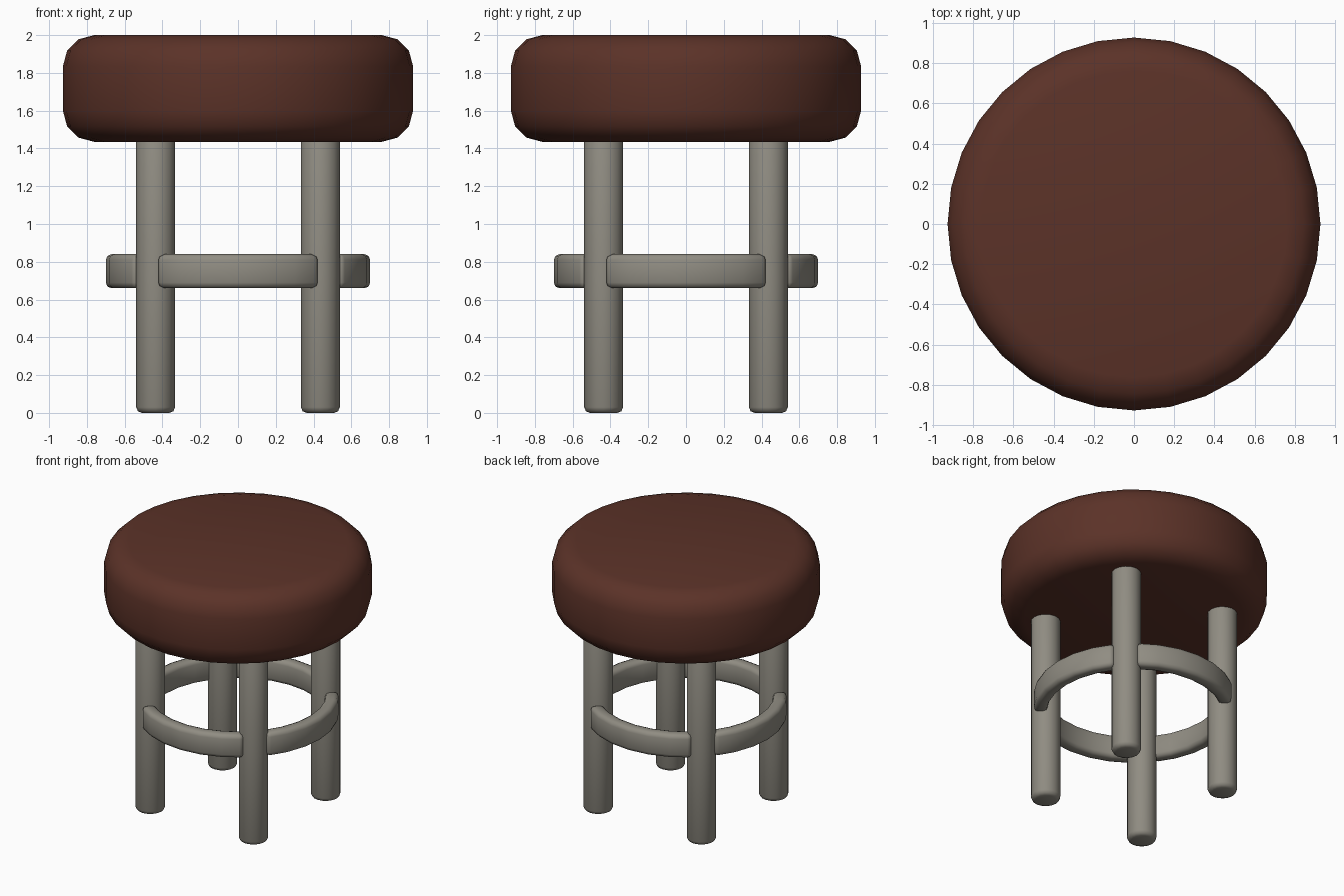
import bpy, bmesh, math

if "Cube" in bpy.data.objects:
    bpy.data.objects.remove(bpy.data.objects["Cube"])


def material(name, rgb):
    m = bpy.data.materials.new(name)
    m.diffuse_color = (*rgb, 1.0)
    m.use_nodes = True
    m.node_tree.nodes["Principled BSDF"].inputs["Base Color"].default_value = m.diffuse_color
    return m


brown = material("brown leather", (0.105, 0.032, 0.021))
grey = material("warm grey metal", (0.28, 0.265, 0.225))


def finish(bm, name, mat, bevel, segments):
    bmesh.ops.recalc_face_normals(bm, faces=bm.faces)
    me = bpy.data.meshes.new(name)
    bm.to_mesh(me)
    bm.free()
    me.materials.append(mat)
    ob = bpy.data.objects.new(name, me)
    bpy.context.collection.objects.link(ob)
    mod = ob.modifiers.new("rounded edges", "BEVEL")
    mod.width = bevel
    mod.segments = segments
    mod.limit_method = "ANGLE"
    mod.angle_limit = math.radians(40)
    for p in me.polygons:
        p.use_smooth = True
    return ob


def cylinder(name, x, y, z0, z1, r, sides, mat, bevel, segments):
    bm = bmesh.new()
    bmesh.ops.create_cone(bm, cap_ends=True, segments=sides, radius1=r,
                          radius2=r, depth=z1 - z0)
    bmesh.ops.translate(bm, verts=bm.verts, vec=(x, y, (z0 + z1) / 2))
    return finish(bm, name, mat, bevel, segments)


def arc_bar(name, middle, half, r_in, r_out, z0, z1, steps):
    bm = bmesh.new()
    rings = []
    for i in range(steps + 1):
        a = middle - half + 2 * half * i / steps
        rings.append([bm.verts.new((r * math.cos(a), r * math.sin(a), z))
                      for r, z in ((r_in, z0), (r_out, z0), (r_out, z1), (r_in, z1))])
    for p, q in zip(rings, rings[1:]):
        for k in range(4):
            n = (k + 1) % 4
            bm.faces.new((p[k], p[n], q[n], q[k]))
    bm.faces.new(rings[0])
    bm.faces.new(rings[-1])
    return finish(bm, name, grey, 0.03, 2)


# padded round seat
cylinder("seat", 0, 0, 1.435, 2.0, 0.927, 32, brown, 0.165, 3)

# four straight legs, tops sunk into the seat
for side, x in (("left", -0.436), ("right", 0.436)):
    for end, y in (("front", -0.436), ("back", 0.436)):
        cylinder(f"{end}_{side}_leg", x, y, 0.0, 1.52, 0.103, 16, grey, 0.03, 2)

# curved footrest bars between neighbouring legs
for i, side in enumerate(("right", "back", "left", "front")):
    arc_bar(f"{side}_footrest", i * math.pi / 2, math.radians(38.3),
            0.605, 0.70, 0.66, 0.84, 6)
